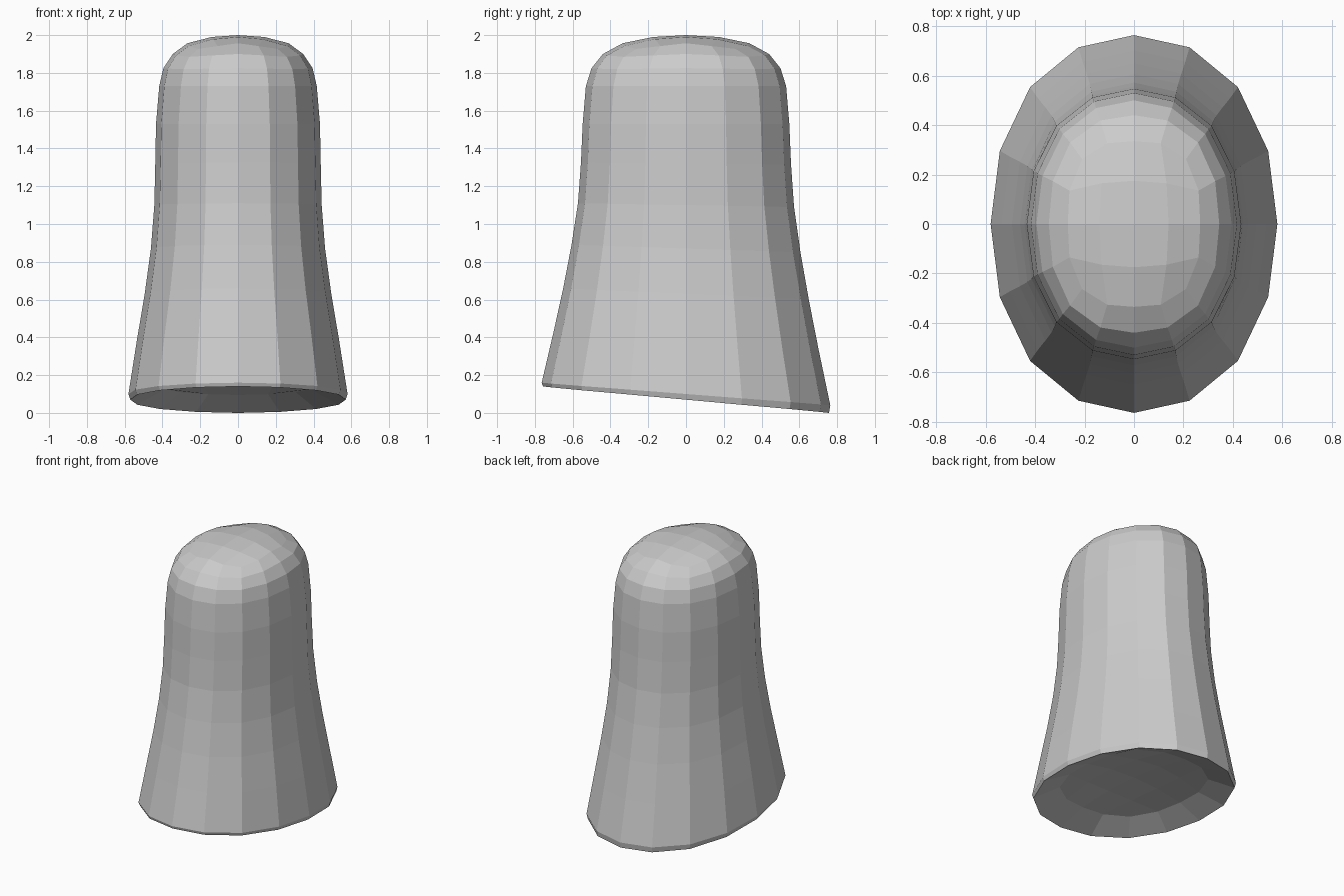
import bpy, bmesh, math

if "Cube" in bpy.data.objects:
    bpy.data.objects.remove(bpy.data.objects["Cube"])

SIDES = 16
bm = bmesh.new()


def ring(rx, ry, z, tilt=0.0, square=0.0, drop=0.0):
    """Oval loop; tilt lowers the back edge, square pushes out the diagonals,
    drop lowers them."""
    loop = []
    for i in range(SIDES):
        a = 2 * math.pi * i / SIDES
        d = math.sin(2 * a) ** 2
        k = 1 + square * d
        s = math.sin(a)
        loop.append(bm.verts.new((rx * k * math.cos(a), ry * k * s, z - tilt * s - drop * d)))
    return loop


def grid_cap(loop, rx, ry, z, tilt, drop, z_mid):
    """Close a 16-sided loop with a 4 x 4 quad grid."""
    inner = []
    for i in range(8):
        a = math.pi * i / 4
        k = 1.33 if i % 2 else 1.0
        x, y = rx * k * math.cos(a), ry * k * math.sin(a)
        inner.append(bm.verts.new((x, y, z - drop * (i % 2) - tilt * y / ry)))
    mid = bm.verts.new((0, 0, z_mid))
    for q in range(4):
        r, n = 4 * q, 2 * q
        m0, c, m1 = inner[n], inner[n + 1], inner[(n + 2) % 8]
        bm.faces.new((loop[r], loop[r + 1], c, m0))
        bm.faces.new((loop[r + 1], loop[r + 2], loop[r + 3], c))
        bm.faces.new((loop[r + 3], loop[(r + 4) % SIDES], m1, c))
        bm.faces.new((m0, c, m1, mid))


# Profile from the hollow underside, round the lip and up the flared body:
# x radius, y radius, height, tilt, squareness, diagonal drop
profile = [
    (0.40, 0.53, 0.145, 0.05, 0.08, 0),
    (0.57, 0.757, 0.07, 0.07, 0.025, 0),
    (0.58, 0.764, 0.10, 0.06, 0.025, 0),
    (0.536, 0.702, 0.38, 0.045, 0.025, 0),
    (0.494, 0.650, 0.63, 0.03, 0.025, 0),
    (0.461, 0.606, 0.87, 0.02, 0.025, 0),
    (0.443, 0.572, 1.10, 0.01, 0.025, 0),
    (0.438, 0.556, 1.32, 0.005, 0.025, 0),
    (0.434, 0.547, 1.53, 0, 0.025, 0),
    (0.417, 0.53, 1.73, 0, 0.025, 0),
    (0.395, 0.50, 1.825, 0, 0.03, 0.005),
    (0.345, 0.44, 1.90, 0, 0.06, 0.015),
    (0.268, 0.335, 1.957, 0, 0.11, 0.03),
]
loops = [ring(*p) for p in profile]
for a, b in zip(loops, loops[1:]):
    for i in range(SIDES):
        j = (i + 1) % SIDES
        bm.faces.new((a[i], a[j], b[j], b[i]))

# Domed top and roof of the hollow
grid_cap(loops[-1], 0.14, 0.175, 1.99, 0, 0.012, 2.0)
grid_cap(loops[0], 0.20, 0.265, 0.18, 0.025, 0.01, 0.19)

bmesh.ops.recalc_face_normals(bm, faces=bm.faces)
mesh = bpy.data.meshes.new("flared_body")
bm.to_mesh(mesh)
bm.free()
bpy.context.collection.objects.link(bpy.data.objects.new("flared_body", mesh))
